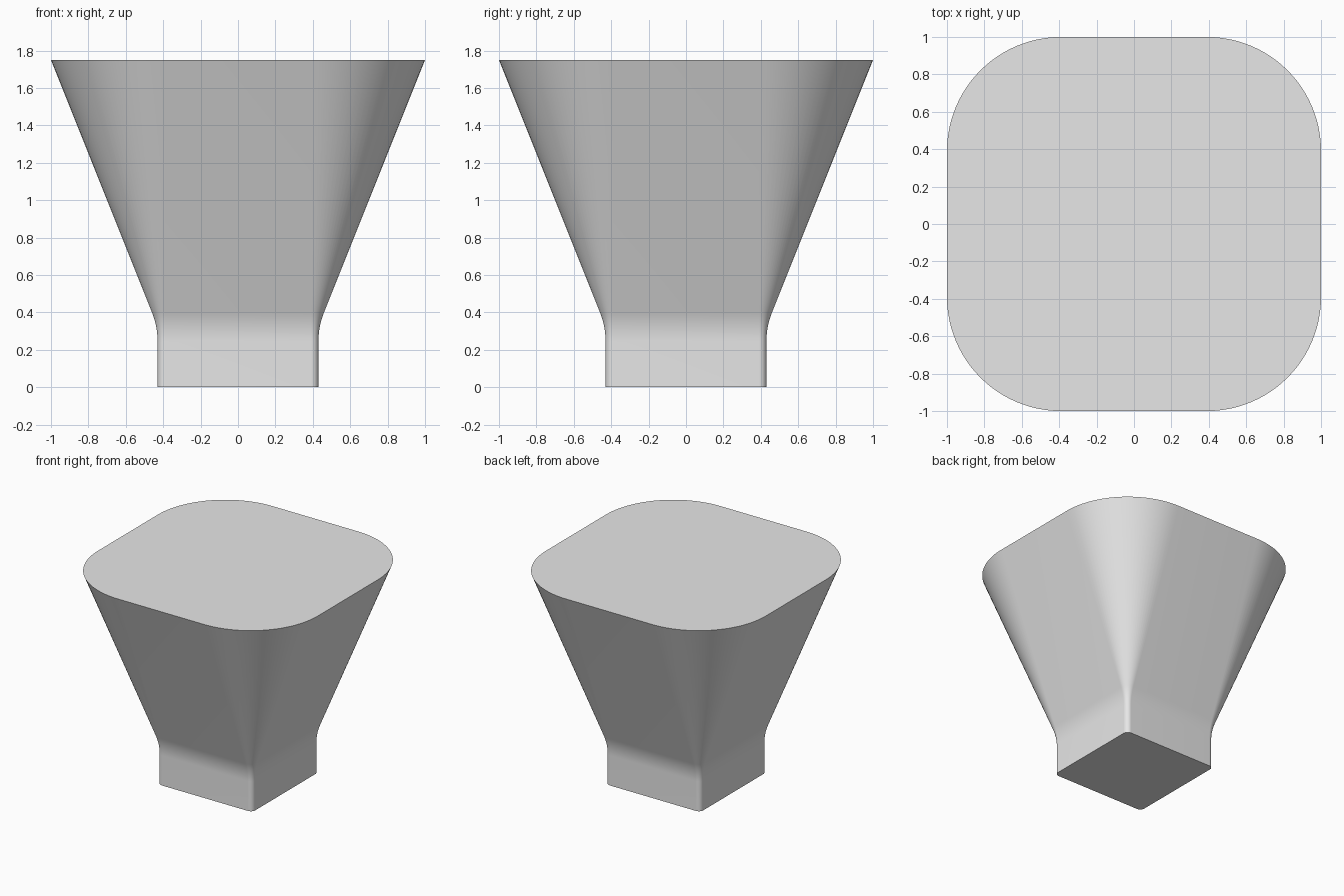
import bpy
import bmesh
from math import atan2, cos, pi, sin, tan
from mathutils import Vector

default = bpy.data.objects.get("Cube")
if default:
    bpy.data.objects.remove(default, do_unlink=True)

FLAT = 0.39          # half length of the straight side, same at every height
CORNER_STEPS = 24
BOTTOM, TOP, HEIGHT = 0.43, 1.0, 1.75
BEND_Z, BEND_LENGTH = 0.325, 0.08

# Plain grey material
grey = bpy.data.materials.new("light_grey")
grey.use_nodes = True
colour = (0.8, 0.8, 0.8, 1.0)
grey.diffuse_color = colour
grey.node_tree.nodes["Principled BSDF"].inputs["Base Color"].default_value = colour


def side_profile(steps=10):
    """Half width and height: straight neck, rounded bend, flared top."""
    slope = atan2(TOP - BOTTOM, HEIGHT - BEND_Z)
    radius = BEND_LENGTH / tan(slope / 2)
    points = [(BOTTOM, 0.0)]
    for i in range(steps + 1):
        a = slope * i / steps
        points.append((BOTTOM + radius * (1 - cos(a)),
                       BEND_Z - BEND_LENGTH + radius * sin(a)))
    points.append((TOP, HEIGHT))
    return points


def rounded_square(bm, half, z):
    """Ring of vertices whose corner radius grows with its width."""
    radius = half - FLAT
    ring = []
    for corner, (sx, sy) in enumerate([(1, 1), (-1, 1), (-1, -1), (1, -1)]):
        for i in range(CORNER_STEPS + 1):
            a = pi / 2 * (corner + i / CORNER_STEPS)
            ring.append(bm.verts.new(Vector((sx * FLAT + radius * cos(a),
                                             sy * FLAT + radius * sin(a), z))))
    return ring


# Flared body lofted through the rings and capped
bm = bmesh.new()
rings = [rounded_square(bm, half, z) for half, z in side_profile()]
for low, high in zip(rings, rings[1:]):
    for i in range(len(low)):
        j = (i + 1) % len(low)
        bm.faces.new((low[i], low[j], high[j], high[i]))
bm.faces.new(reversed(rings[0]))
bm.faces.new(rings[-1])

mesh = bpy.data.meshes.new("flared_body")
bm.to_mesh(mesh)
bm.free()
mesh.materials.append(grey)
body = bpy.data.objects.new("flared_body", mesh)
bpy.context.collection.objects.link(body)

# Smooth sides with crisp rims
bpy.ops.object.select_all(action="DESELECT")
body.select_set(True)
bpy.context.view_layer.objects.active = body
bpy.ops.object.shade_smooth_by_angle(angle=pi / 6)
